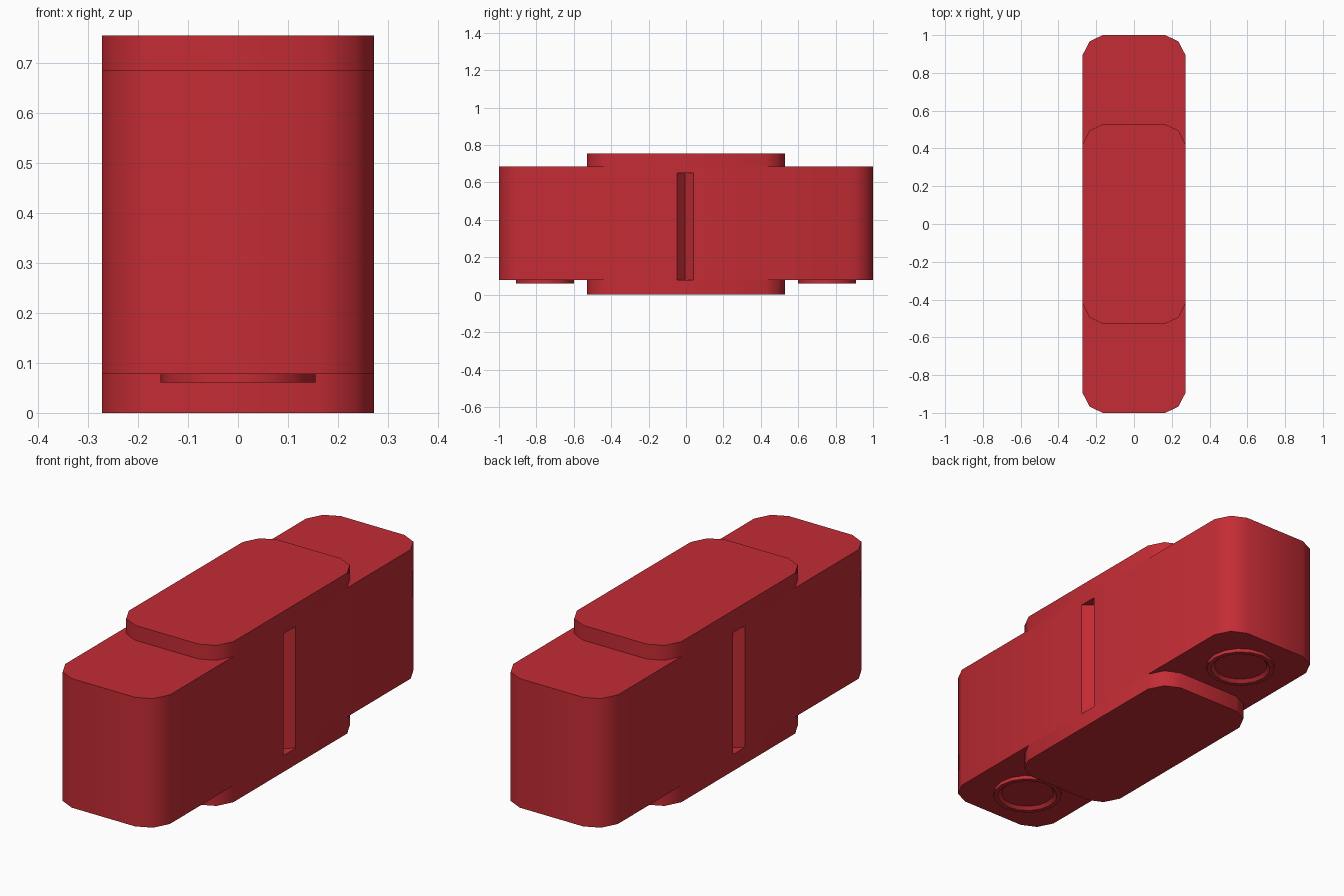
import bpy, bmesh, math

if "Cube" in bpy.data.objects:
    bpy.data.objects.remove(bpy.data.objects["Cube"])

red = bpy.data.materials.new("red_plastic")
red.diffuse_color = (0.55, 0.025, 0.035, 1)
red.use_nodes = True
red.node_tree.nodes["Principled BSDF"].inputs["Base Color"].default_value = red.diffuse_color


def make_object(name, bm, smooth=True):
    bmesh.ops.recalc_face_normals(bm, faces=bm.faces)
    mesh = bpy.data.meshes.new(name)
    bm.to_mesh(mesh)
    bm.free()
    obj = bpy.data.objects.new(name, mesh)
    bpy.context.collection.objects.link(obj)
    mesh.materials.append(red)
    if smooth:
        shade(obj)
    return obj


def shade(obj):
    bpy.ops.object.select_all(action='DESELECT')
    obj.select_set(True)
    bpy.context.view_layer.objects.active = obj
    bpy.ops.object.shade_smooth_by_angle(angle=math.radians(40))


def prism(name, outline, z0, z1, smooth=True):
    bm = bmesh.new()
    low = [bm.verts.new((x, y, z0)) for x, y in outline]
    high = [bm.verts.new((x, y, z1)) for x, y in outline]
    bm.faces.new(low)
    bm.faces.new(high)
    n = len(outline)
    for i in range(n):
        j = (i + 1) % n
        bm.faces.new((low[i], low[j], high[j], high[i]))
    return make_object(name, bm, smooth)


def rounded_outline(half_length):
    # one corner, mirrored into all four
    c = [(0.272, half_length - 0.105), (0.235, half_length - 0.033), (0.165, half_length)]
    right = [(x, -y) for x, y in reversed(c)] + c
    return right + [(-x, y) for x, y in reversed(right)]


def lathe(name, profile, y, sides=16):
    bm = bmesh.new()
    rings = [[bm.verts.new((r * math.cos(2 * math.pi * i / sides),
                            y + r * math.sin(2 * math.pi * i / sides), z))
              for i in range(sides)] for r, z in profile]
    for a, b in zip(rings, rings[1:]):
        for i in range(sides):
            j = (i + 1) % sides
            bm.faces.new((a[i], a[j], b[j], b[i]))
    bm.faces.new(rings[-1])
    bm.faces.new(rings[0])
    return make_object(name, bm)


# Long main body
body = prism("main_body", rounded_outline(1.0), 0.078, 0.685, smooth=False)

# V-shaped grooves cut into both long sides
for side in (-1, 1):
    wedge = [(side * 0.22, -0.005), (side * 0.32, -0.09), (side * 0.32, 0.08)]
    cutter = prism("groove_cutter", wedge, 0.07, 0.65, smooth=False)
    cutter.hide_render = True
    mod = body.modifiers.new("groove", 'BOOLEAN')
    mod.operation = 'DIFFERENCE'
    mod.solver = 'EXACT'
    mod.object = cutter
    bpy.context.view_layer.objects.active = body
    bpy.ops.object.modifier_apply(modifier=mod.name)
    bpy.data.objects.remove(cutter)
shade(body)

# Raised pads in the middle, above and below
prism("upper_pad", rounded_outline(0.528), 0.685, 0.755)
prism("lower_pad", rounded_outline(0.528), 0.0, 0.078)

# Shallow dished feet under each end
for name, y in (("front_foot", -0.755), ("rear_foot", 0.755)):
    lathe(name, [(0.155, 0.08), (0.155, 0.061), (0.135, 0.061), (0.12, 0.075)], y)
